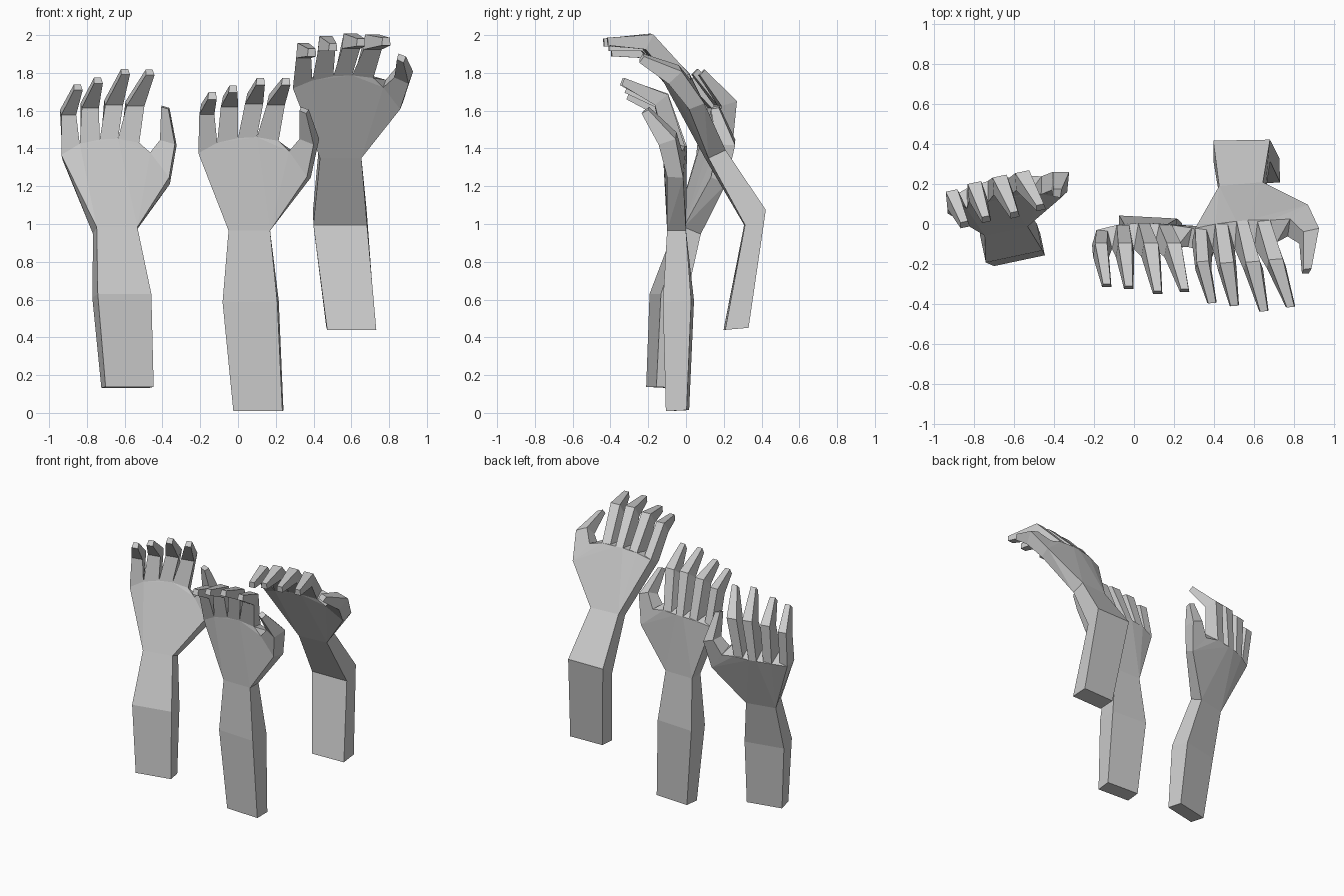
import bpy, bmesh
from math import radians
from mathutils import Vector, Matrix

if "Cube" in bpy.data.objects:
    bpy.data.objects.remove(bpy.data.objects["Cube"])

# Upper hand is described once, around the wrist centre of the middle hand
WRIST = Vector((0.06, -0.05, 0.965))
WRIST_HALF = (0.11, 0.05)

# Palm-side web points between the fingers, little finger to index
WEBS = [(-.21, -.105, 1.375), (-.11, -.125, 1.43), (0, -.125, 1.455),
        (.10, -.125, 1.46), (.215, -.115, 1.44)]
# Per finger: knuckle y, z / joint x, z, half width / tip x, y, z
FINGERS = [(-.03, 1.375, -.165, 1.58, .040, -.135, -.305, 1.69),
           (-.005, 1.40, -.045, 1.62, .046, -.025, -.315, 1.725),
           (.005, 1.41, .085, 1.635, .048, .12, -.34, 1.765),
           (-.005, 1.41, .20, 1.63, .048, .255, -.33, 1.765)]
# Thumb rings: base, joint, tip
THUMB = [[(.27, -.115, 1.385), (.365, -.10, 1.25), (.385, -.015, 1.245), (.29, -.02, 1.385)],
         [(.325, -.13, 1.45), (.40, -.145, 1.42), (.43, -.055, 1.45), (.35, -.05, 1.485)],
         [(.325, -.225, 1.60), (.36, -.235, 1.585), (.375, -.20, 1.605), (.335, -.195, 1.62)]]


def ring(center, half, yaw, tilt):
    """Four corners: palm left, palm right, back right, back left."""
    m = Matrix.Rotation(radians(yaw), 3, 'Z') @ Matrix.Rotation(radians(tilt), 3, 'X')
    w, d = half
    return [Vector(center) + m @ Vector(p)
            for p in ((-w, -d, 0), (w, -d, 0), (w, d, 0), (-w, d, 0))]


def loft(bm, rings, cap_start=False, cap_end=False):
    rows = [[bm.verts.new(p) for p in r] for r in rings]
    for a, b in zip(rows, rows[1:]):
        for i in range(4):
            j = (i + 1) % 4
            bm.faces.new((a[i], a[j], b[j], b[i]))
    if cap_start:
        bm.faces.new(rows[0])
    if cap_end:
        bm.faces.new(rows[-1])


def finger_rings(i):
    ky, kz, jx, jz, hw, tx, ty, tz = FINGERS[i]
    a, b = Vector(WEBS[i]), Vector(WEBS[i + 1])
    xl, xr = a.x + (b.x - a.x) * .22, a.x + (b.x - a.x) * .78
    base = [a, b, Vector((xr, ky, kz)), Vector((xl, ky, kz))]
    n = hw * .75
    joint = [(jx - hw, -.165, jz), (jx + hw, -.165, jz),
             (jx + n, -.095, jz + .055), (jx - n, -.095, jz + .055)]
    tip = [(tx - .025, ty - .01, tz - .03), (tx + .022, ty - .01, tz - .03),
           (tx + .018, ty + .005, tz + .008), (tx - .02, ty + .005, tz + .008)]
    return [base, joint, tip]


def build_hand(name, wrist, yaw, tilt, forearm):
    place = (Matrix.Translation(Vector(wrist)) @ Matrix.Rotation(radians(yaw), 4, 'Z')
             @ Matrix.Rotation(radians(tilt), 4, 'X') @ Matrix.Translation(-WRIST))
    move = lambda rings: [[place @ Vector(p) for p in r] for r in rings]
    wrist_ring = move([ring(WRIST, WRIST_HALF, 0, 0)])[0]
    digits = [move(finger_rings(i)) for i in range(4)] + [move(THUMB)]

    # Palm: hull of the wrist and digit sockets, left open at each socket
    bm = bmesh.new()
    sockets = [[bm.verts.new(p) for p in r] for r in [wrist_ring] + [d[0] for d in digits]]
    bmesh.ops.remove_doubles(bm, verts=bm.verts[:], dist=1e-4)
    bmesh.ops.convex_hull(bm, input=bm.verts[:])
    open_sets = [[p.copy() for p in r] for r in [wrist_ring] + [d[0] for d in digits]]
    inside = lambda f, s: all(any((v.co - p).length < 1e-3 for p in s) for v in f.verts)
    doomed = [f for f in bm.faces if any(inside(f, s) for s in open_sets)]
    bmesh.ops.delete(bm, geom=doomed, context='FACES')

    # Fingers and thumb
    for d in digits:
        loft(bm, d, cap_end=True)
    # Forearm
    loft(bm, [ring(*r) for r in forearm] + [wrist_ring], cap_start=True)

    bmesh.ops.remove_doubles(bm, verts=bm.verts[:], dist=1e-4)
    bmesh.ops.dissolve_limit(bm, angle_limit=radians(1), verts=bm.verts[:], edges=bm.edges[:])
    bmesh.ops.recalc_face_normals(bm, faces=bm.faces[:])
    mesh = bpy.data.meshes.new(name)
    bm.to_mesh(mesh)
    bm.free()
    bpy.context.collection.objects.link(bpy.data.objects.new(name, mesh))


# Three raised hands: wrist position, yaw, tilt, forearm rings
build_hand("middle_hand", WRIST, 0, 0,
           [((.108, -.045, .012), (.13, .055), -3, 3),
            ((.067, -.04, .59), (.145, .075), -3, 3)])
build_hand("left_hand", (-.65, .01, .965), 12, -22,
           [((-.585, -.13, .135), (.13, .055), 12, -3),
            ((-.615, -.095, .62), (.145, .07), 12, -8)])
build_hand("right_hand", (.54, .155, 1.37), 5, 25,
           [((.60, .265, .445), (.13, .062), 2, 5),
            ((.54, .365, 1.035), (.142, .068), 1, 36)])
